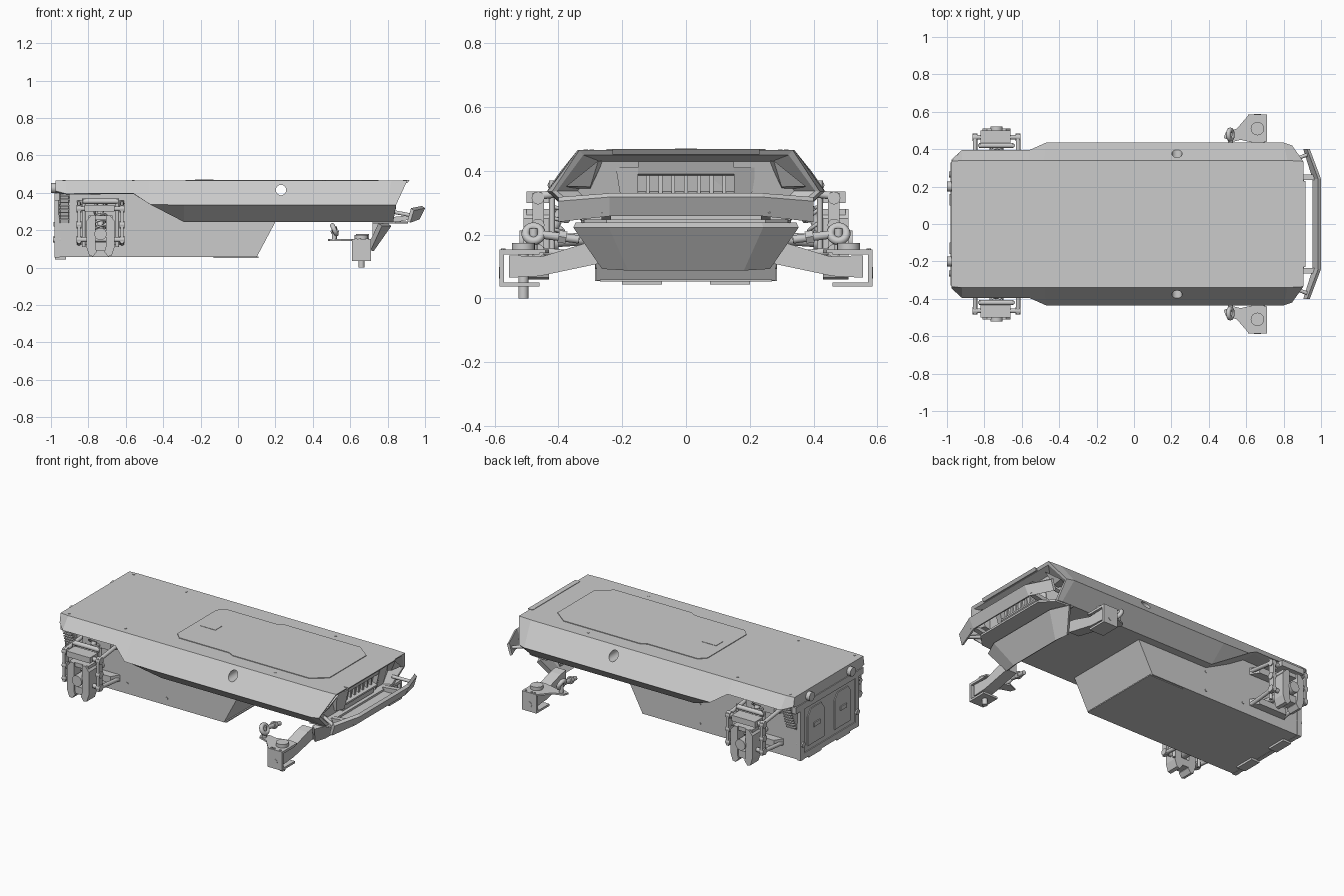
import bpy, bmesh, math
from mathutils import Vector


def make(name, verts, faces):
    me = bpy.data.meshes.new(name)
    bm = bmesh.new()
    vs = [bm.verts.new(v) for v in verts]
    for f in faces:
        bm.faces.new([vs[i] for i in f])
    bmesh.ops.recalc_face_normals(bm, faces=bm.faces)
    bm.to_mesh(me)
    bm.free()
    ob = bpy.data.objects.new(name, me)
    bpy.context.collection.objects.link(ob)
    return ob


def loft(name, rings):
    n = len(rings[0])
    faces = [(k * n + i, k * n + (i + 1) % n, (k + 1) * n + (i + 1) % n, (k + 1) * n + i)
             for k in range(len(rings) - 1) for i in range(n)]
    faces += [tuple(range(n)), tuple(range((len(rings) - 1) * n, len(rings) * n))]
    return make(name, [v for r in rings for v in r], faces)


def prism(name, pts, axis, a, b):
    def at(p, t):
        return {'x': (t, *p), 'y': (p[0], t, p[1]), 'z': (*p, t)}[axis]
    return loft(name, [[at(p, a) for p in pts], [at(p, b) for p in pts]])


def box(name, x0, x1, y0, y1, z0, z1):
    return prism(name, [(x0, y0), (x1, y0), (x1, y1), (x0, y1)], 'z', z0, z1)


def rod(name, a, b, r, n=20):
    a, b = Vector(a), Vector(b)
    q = (b - a).to_track_quat('Z', 'Y')
    ring = [q @ Vector((r * math.cos(t), r * math.sin(t), 0)) for t in
            [2 * math.pi * i / n for i in range(n)]]
    ob = loft(name, [[a + v for v in ring], [b + v for v in ring]])
    for p in ob.data.polygons:
        p.use_smooth = len(p.vertices) == 4
    ob.data.set_sharp_from_angle(angle=math.radians(40))
    return ob


def torus(name, loc, R, r, rot):
    bpy.ops.mesh.primitive_torus_add(location=loc, rotation=rot, major_radius=R, minor_radius=r,
                                     major_segments=24, minor_segments=10)
    bpy.context.object.name = name
    bpy.ops.object.shade_smooth()


# Upper shell: faceted cross-sections from tail to nose, ending in the recessed nose
half = [
    [(-.975, .335, .465), (-.975, .345, .41), (-.975, .28, .395)],
    [(-.92, .34, .465), (-.92, .395, .395), (-.92, .28, .39)],
    [(-.56, .34, .465), (-.56, .395, .397), (-.56, .375, .395)],
    [(-.48, .34, .465), (-.47, .435, .338), (-.46, .42, .333)],
    [(-.29, .34, .465), (-.29, .435, .335), (-.29, .33, .245)],
    [(.82, .34, .465), (.80, .435, .335), (.80, .33, .245)],
    [(.905, .335, .465), (.845, .42, .335), (.83, .325, .245)],
    [(.895, .322, .45), (.845, .405, .337), (.83, .312, .26)],
    [(.84, .27, .43), (.79, .34, .337), (.80, .27, .272)]]
shell = loft("upper_shell", [h + [(x, -y, z) for x, y, z in reversed(h)] for h in half])

# Round through-opening in the flanks
cutter = rod("hole_cutter", (.23, -.6, .415), (.23, .6, .415), .028, 24)
cutter.hide_render = True
mod = shell.modifiers.new("hole", 'BOOLEAN')
mod.operation, mod.object, mod.solver = 'DIFFERENCE', cutter, 'EXACT'
bpy.context.view_layer.objects.active = shell
bpy.ops.object.modifier_apply(modifier="hole")
bpy.data.objects.remove(cutter)

# Roof hatch, small cover and bolts
prism("roof_hatch", [(-.28, -.19), (-.24, -.23), (.10, -.23), (.14, -.25), (.66, -.25), (.75, -.18),
                     (.75, .18), (.66, .25), (.14, .25), (.10, .23), (-.24, .23), (-.28, .19)],
      'z', .46, .469)
box("hatch_cover", -.23, -.13, -.035, .035, .465, .471)
for s in (1, -1):
    for x, y in ((-.56, .295), (.46, .295), (-.93, .315), (.89, .21)):
        rod("roof_bolt", (x, s * y, .46), (x, s * y, .4675), .007, 12)

# Lower hull
prism("lower_hull", [(-.965, .057), (.10, .057), (.20, .245), (.195, .29), (-.15, .35), (-.3, .42),
                     (-.965, .42)], 'y', -.28, .28)
box("belly_plate", -.13, .11, -.27, .27, .053, .06)

# Nose: fascia panel, grille, lamps and roof lip
prism("nose_fascia", [(.76, .27), (.82, .27), (.82, .30), (.845, .315), (.845, .325), (.81, .335),
                      (.82, .385), (.85, .39), (.865, .43), (.76, .43)], 'y', -.15, .15)
for i in range(7):
    y = -.12 + .04 * i
    box("grille_bar", .80, .827, y - .006, y + .006, .33, .387)
prism("roof_lip", [(.885, .452), (.905, .452), (.917, .468), (.885, .468)], 'y', -.23, .23)
for s in (1, -1):
    loft("head_lamp", [[(.80, s * .30, .345), (.80, s * .36, .345), (.83, s * .26, .43)],
                       [(.835, s * .30, .35), (.85, s * .375, .352), (.88, s * .275, .432)]])
    loft("nose_cheek", [[(.76, s * .15, .285), (.76, s * .20, .285), (.79, s * .22, .41), (.79, s * .15, .41)],
                        [(.83, s * .15, .285), (.81, s * .20, .285), (.83, s * .22, .41), (.86, s * .15, .41)]])

# Bumper with struts and floor lip
mid = [(.955, .265), (.97, .258), (1.0, .318), (.985, .33)]
end = [(.905, .25), (.92, .24), (.94, .305), (.925, .318)]
loft("bumper", [[(x, y, z) for x, z in p] for y, p in
                ((-.40, end), (-.24, mid), (.24, mid), (.40, end))])
prism("floor_lip", [(.72, -.33), (.84, -.32), (.91, -.25), (.91, .25), (.84, .32), (.72, .33)],
      'z', .236, .248)
for s in (1, -1):
    loft("bumper_strut", [[(.82, s * y, .238), (.97, s * y, .268), (.965, s * y, .285), (.82, s * y, .27)]
                          for y in (.235, .265)])
    rod("bumper_stay", (.82, s * .33, .30), (.925, s * .37, .28), .01)

# Folded skid shield below the nose
skid = make("skid_shield",
            [(.76, -.35, .23), (.81, -.24, .23), (.81, .24, .23), (.76, .35, .23),
             (.70, -.26, .10), (.715, -.18, .095), (.715, .18, .095), (.70, .26, .10)],
            [(0, 1, 5, 4), (1, 2, 6, 5), (2, 3, 7, 6)])
sol = skid.modifiers.new("thickness", 'SOLIDIFY')
sol.thickness, sol.offset = .025, 0
for s in (1, -1):
    loft("shield_mount", [[(.72, s * y, .15), (.77, s * y, .235), (.72, s * y, .235)] for y in (.15, .2)])

# Front suspension on both sides
for s in (1, -1):
    def ring(x, pts):
        return [(x, s * y, z) for y, z in pts]
    arm = [(.555, .065), (.46, .07), (.27, .11), (.27, .18), (.32, .172), (.45, .132), (.555, .135)]
    loft("front_arm", [ring(.63, arm), ring(.70, arm)])
    bracket = [(.46, .037), (.585, .037), (.585, .15), (.46, .15), (.46, .138), (.57, .138), (.57, .05), (.46, .05)]
    loft("front_hub_bracket", [ring(.61, bracket), ring(.71, bracket)])
    prism("steering_plate", [(x, s * y) for x, y in ((.615, .585), (.71, .585), (.71, .44), (.66, .43),
          (.57, .45), (.53, .44), (.48, .46), (.49, .49), (.55, .51))], 'z', .143, .153)
    rod("hub_boss", (.66, s * .51, .15), (.66, s * .51, .174), .036)
    rod("hub_stud", (.66, s * .575, .08), (.66, s * .587, .08), .018)
    for x in (.63, .65, .69):
        rod("plate_bolt", (x, s * .573, .15), (x, s * .573, .157), .007, 8)
    torus("tie_rod_eye", (.515, s * .478, .203), .025, .013, (0, math.radians(65), 0))
    rod("tie_rod_pin", (.515, s * .478, .148), (.515, s * .478, .22), .013)
    rod("tie_rod", (.515, s * .45, .2), (.52, s * .335, .185), .013)
    rod("tie_rod_nut", (.517, s * .40, .195), (.517, s * .375, .191), .022, 6)
rod("king_pin", (.66, -.51, .0), (.66, -.51, .16), .016)

# Rear suspension on both sides
for s in (1, -1):
    for x in (-.85, -.62):
        box("link_plate", x - .008, x + .008, s * .445, s * .482, .13, .33)
        for z in (.15, .23, .315):
            rod("link_bolt", (x - .014, s * .464, z), (x + .014, s * .464, z), .02)
        rod("upper_link", (x, s * .27, .345), (x, s * .475, .32), .012)
        rod("lower_link", (x, s * .27, .13), (x, s * .475, .15), .012)
    for z in (.15, .315):
        rod("cross_shaft", (-.86, s * .464, z), (-.61, s * .464, z), .013)
    rod("top_shaft", (-.83, s * .42, .355), (-.645, s * .42, .355), .014)
    box("upper_carrier", -.82, -.66, s * .42, s * .50, .30, .335)
    # Hub carrier: frame of two cheeks, notched foot and central hub
    for k in (1, -1):
        prism("carrier_cheek", [(-.735 + k * a, z) for a, z in ((.075, .11), (.075, .25), (.05, .28),
              (.028, .28), (.028, .11), (.02, .085), (.04, .06), (.06, .065))], 'y', s * .43, s * .51)
        rod("rear_post", (-.735 + k * .09, s * .42, .11), (-.735 + k * .09, s * .42, .37), .009)
    box("carrier_bridge", -.80, -.67, s * .43, s * .50, .09, .135)
    box("carrier_top", -.80, -.67, s * .43, s * .50, .255, .28)
    rod("wheel_hub", (-.735, s * .40, .18), (-.735, s * .522, .18), .033)
    rod("rear_drive_shaft", (-.735, s * .27, .19), (-.735, s * .42, .18), .02)
    for z in (.14, .34):
        prism("rear_mount", [(-.865, s * .275), (-.605, s * .275), (-.64, s * .33), (-.83, s * .33)],
              'z', z - .02, z + .02)
    # Coil spring and damper
    a, b = Vector((-.735, s * .44, .17)), Vector((-.735, s * .35, .36))
    rod("damper", a, b, .016)
    q = (b - a).to_track_quat('Z', 'Y')
    cu = bpy.data.curves.new("coil_spring", 'CURVE')
    cu.dimensions, cu.bevel_depth, cu.bevel_resolution = '3D', .006, 2
    sp = cu.splines.new('POLY')
    sp.points.add(96)
    for i, p in enumerate(sp.points):
        t = i / 96
        off = q @ Vector((.032 * math.cos(t * 38), .032 * math.sin(t * 38), (b - a).length * t))
        p.co = (*(a + off), 1)
    bpy.context.collection.objects.link(bpy.data.objects.new("coil_spring", cu))
    # Hull side bolts
    for x, z in ((-.29, .10), (-.29, .22), (-.56, .12)):
        rod("hull_bolt", (x, s * .275, z), (x, s * .284, z), .008, 10)

# Tail: frame, doors, buffers, feet and corner louvres
box("tail_plate", -.974, -.955, -.28, .28, .055, .40)
box("tail_sill", -.98, -.955, -.28, .28, .055, .09)
box("tail_header", -.98, -.955, -.33, .33, .36, .40)
for s in (1, -1):
    box("tail_pillar", -.982, -.955, s * .25, s * .285, .055, .40)
    prism("tail_door", [(s * y, z) for y, z in ((.05, .12), (.21, .12), (.21, .30), (.18, .34), (.08, .34),
                        (.05, .30))], 'x', -.98, -.96)
    box("door_handle", -.987, -.97, s * .10, s * .16, .22, .245)
    rod("tail_buffer", (-1.0, s * .2, .425), (-.95, s * .2, .425), .027, 24)
    rod("tail_buffer_low", (-.99, s * .265, .15), (-.95, s * .265, .15), .016)
    box("tail_foot", -.978, -.92, s * .075, s * .20, .044, .06)
    loft("louvre_back", [[(-.965, s * .26, z), (-.95, s * y, z), (-.905, s * y, z), (-.90, s * .26, z)]
                         for z, y in ((.24, .285), (.40, .34))])
    for i in range(8):
        z = .255 + .018 * i
        y = .30 + .006 * i
        box("louvre_slat", -.958 + .001 * i, -.90, s * (y - .03), s * (y + .012), z, z + .007)
